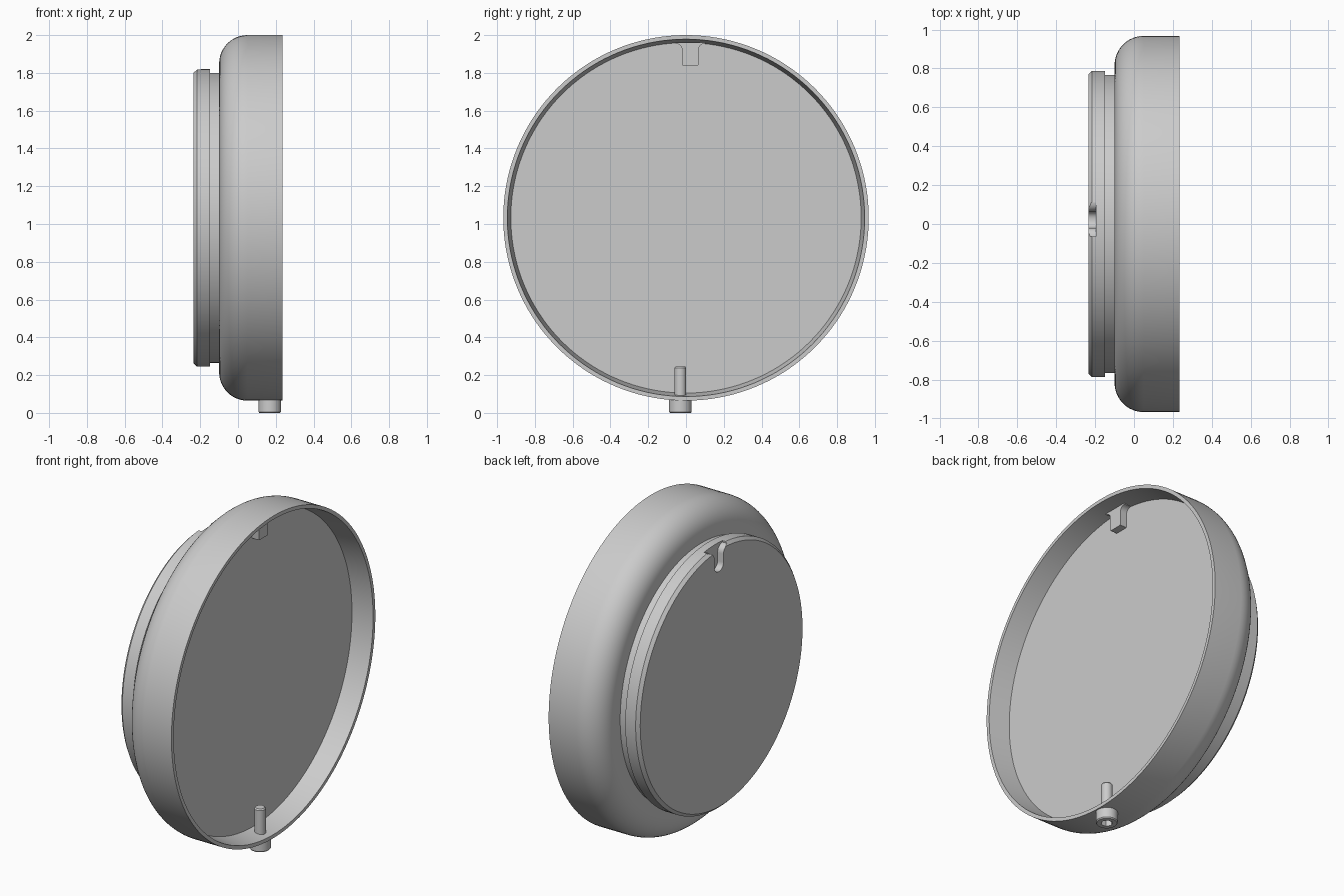
import bpy, bmesh
from math import sin, cos, pi, radians
from mathutils import Vector

cube = bpy.data.objects.get("Cube")
if cube:
    bpy.data.objects.remove(cube, do_unlink=True)

grey = bpy.data.materials.new("light grey")
grey.use_nodes = True
colour = (0.6, 0.6, 0.6, 1)
grey.diffuse_color = colour
grey.node_tree.nodes["Principled BSDF"].inputs["Base Color"].default_value = colour

CZ = 1.0325      # height of the dish axis
TAB_Y = 0.0225   # centre of the tab and the notch


def finish(name, bm):
    bmesh.ops.recalc_face_normals(bm, faces=bm.faces)
    mesh = bpy.data.meshes.new(name)
    bm.to_mesh(mesh)
    bm.free()
    mesh.materials.append(grey)
    obj = bpy.data.objects.new(name, mesh)
    bpy.context.collection.objects.link(obj)
    return obj


def activate(obj):
    bpy.ops.object.select_all(action='DESELECT')
    obj.select_set(True)
    bpy.context.view_layer.objects.active = obj


def smooth(obj):
    activate(obj)
    bpy.ops.object.shade_smooth_by_angle(angle=radians(25))


def lathe(name, profile, centre, axis, steps):
    """Turn (distance along axis, radius) points and cap both ends."""
    bm = bmesh.new()
    rings = []
    for d, r in profile:
        ring = []
        for i in range(steps):
            a = 2 * pi * i / steps
            u, v = r * cos(a), r * sin(a)
            co = (d, u, v) if axis == 'X' else (u, v, d)
            ring.append(bm.verts.new(Vector(co) + Vector(centre)))
        rings.append(ring)
    for a, b in zip(rings, rings[1:]):
        for i in range(steps):
            j = (i + 1) % steps
            bm.faces.new((a[i], a[j], b[j], b[i]))
    bm.faces.new(rings[0])
    bm.faces.new(rings[-1])
    return finish(name, bm)


def flared_tab(name, x0, x1, bottom, shoulder, top, half, flare, corner):
    """Tab outline in y and z, flared out at the top and extruded along x."""
    side = []
    for i in range(7):      # rounded lower corner
        a = pi / 2 * i / 6
        side.append((half - corner + corner * sin(a), bottom + corner - corner * cos(a)))
    for i in range(7):      # concave flare up to the shoulder
        a = pi / 2 * i / 6
        side.append((half + flare - flare * cos(a), shoulder - flare + flare * sin(a)))
    side.append((half + flare, top))
    outline = side + [(-y, z) for y, z in reversed(side)]
    bm = bmesh.new()
    face = bm.faces.new([bm.verts.new((x0, TAB_Y + y, z)) for y, z in outline])
    moved = bmesh.ops.extrude_face_region(bm, geom=[face])["geom"]
    verts = [g for g in moved if isinstance(g, bmesh.types.BMVert)]
    bmesh.ops.translate(bm, verts=verts, vec=(x1 - x0, 0, 0))
    return finish(name, bm)


def cut(obj, cutter):
    cutter.hide_render = True
    mod = obj.modifiers.new("cut", 'BOOLEAN')
    mod.operation = 'DIFFERENCE'
    mod.solver = 'EXACT'
    mod.object = cutter
    activate(obj)
    bpy.ops.object.modifier_apply(modifier=mod.name)
    bpy.data.objects.remove(cutter, do_unlink=True)


# Dish: back flange, neck, rounded shoulder, rim and tapered recess
bend = 0.15
shoulder = [(0.05 - bend * cos(pi / 2 * i / 12), 0.9675 - bend + bend * sin(pi / 2 * i / 12))
            for i in range(13)]
profile = ([(-0.235, 0.77), (-0.217, 0.7875), (-0.148, 0.7875), (-0.148, 0.7675),
            (-0.1, 0.7675)] + shoulder +
           [(0.235, 0.9675), (0.235, 0.946), (0.108, 0.9275)])
dish = lathe("dish", profile, (0, 0, CZ), 'X', 144)
cut(dish, flared_tab("notch_cutter", -0.3, -0.196, 1.675, 1.808, 1.9, 0.0425, 0.045, 0.038))
smooth(dish)

# Locating tab at the top of the recess
tab = flared_tab("locating_tab", 0.1, 0.152, 1.838, 1.955, 1.962, 0.0425, 0.035, 0.004)
smooth(tab)

# Clamping screw through the bottom of the rim
screw = lathe("clamp_screw", [(0, 0.055), (0.006, 0.06), (0.085, 0.06), (0.085, 0.031),
                              (0.238, 0.031), (0.246, 0.025)], (0.168, -0.03, 0), 'Z', 40)
cut(screw, lathe("socket_cutter", [(-0.02, 0.033), (0.04, 0.033)], (0.168, -0.03, 0), 'Z', 6))
smooth(screw)
